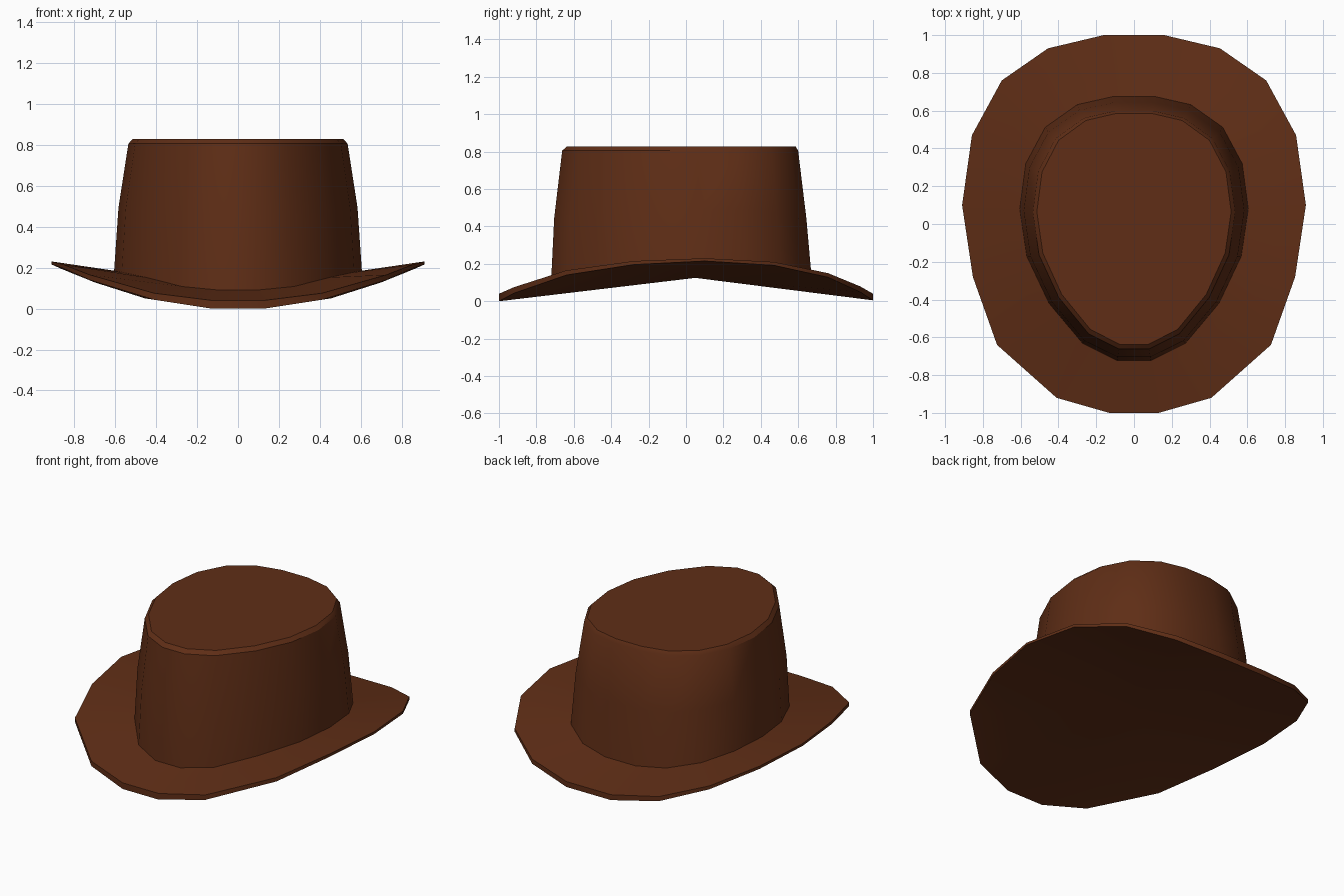
import bpy, math

if "Cube" in bpy.data.objects:
    bpy.data.objects.remove(bpy.data.objects["Cube"])

felt = bpy.data.materials.new("brown_felt")
felt.diffuse_color = (0.115, 0.027, 0.008, 1)
felt.use_nodes = True
felt.node_tree.nodes["Principled BSDF"].inputs["Base Color"].default_value = felt.diffuse_color

# Half outlines from back to front: brim (x, y, top z, bottom z), crown foot (x, y)
BRIM = [(0.16, 1.0, 0.04, 0.005), (0.455, 0.93, 0.08, 0.05), (0.70, 0.76, 0.15, 0.128),
        (0.858, 0.47, 0.21, 0.192), (0.91, 0.10, 0.23, 0.215), (0.853, -0.28, 0.215, 0.196),
        (0.725, -0.64, 0.165, 0.14), (0.41, -0.92, 0.075, 0.043), (0.13, -1.0, 0.04, 0.0)]
FOOT = [(0.11, 0.675), (0.30, 0.632), (0.47, 0.512), (0.573, 0.32), (0.605, 0.08),
        (0.568, -0.17), (0.45, -0.42), (0.272, -0.632), (0.09, -0.722)]


def mirrored(half):
    """Close a half outline into a full loop."""
    return half + [(-x, y, z) for x, y, z in reversed(half)]


def loft(name, rings, cap=False, tip=None):
    """Join equal rings with quads; end in a flat cap or a fan to a tip."""
    n = len(rings[0])
    verts = [v for ring in rings for v in ring]
    faces = [(r * n + i, r * n + (i + 1) % n, (r + 1) * n + (i + 1) % n, (r + 1) * n + i)
             for r in range(len(rings) - 1) for i in range(n)]
    last = (len(rings) - 1) * n
    # outlines run clockwise from above, so flip the winding for outward faces
    if cap:
        faces.append(tuple(range(last, last + n)))
    if tip:
        verts.append(tip)
        faces += [(last + i, last + (i + 1) % n, len(verts) - 1) for i in range(n)]
    mesh = bpy.data.meshes.new(name)
    mesh.from_pydata(verts, [], [f[::-1] for f in faces] if cap else faces)
    mesh.materials.append(felt)
    obj = bpy.data.objects.new(name, mesh)
    bpy.context.collection.objects.link(obj)
    bpy.ops.object.select_all(action='DESELECT')
    obj.select_set(True)
    bpy.context.view_layer.objects.active = obj
    bpy.ops.object.shade_smooth_by_angle(angle=math.radians(32))
    return obj


# The crown foot follows the saddle curve of the brim
foot = [(x, y, 0.09 + 0.5 * (b[2] - 0.04)) for (x, y), b in zip(FOOT, BRIM)]


def crown_ring(sx, sy, dy, t, top=0.80):
    return mirrored([(x * sx, y * sy + dy, z + (top - z) * t) for x, y, z in foot])


# Brim: sloping top, thin edge, underside fanned to a raised centre
loft("brim", [mirrored(foot),
              mirrored([(x, y, t) for x, y, t, b in BRIM]),
              mirrored([(x, y, b) for x, y, t, b in BRIM])], tip=(0, 0.05, 0.125))

# Crown: tapering wall, narrow bevel, flat top
loft("crown", [crown_ring(1, 1, 0, 0),
               crown_ring(0.965, 0.965, -0.008, 0.5),
               crown_ring(0.885, 0.903, -0.01, 1, 0.805),
               crown_ring(0.85, 0.875, -0.005, 1, 0.828)], cap=True)
